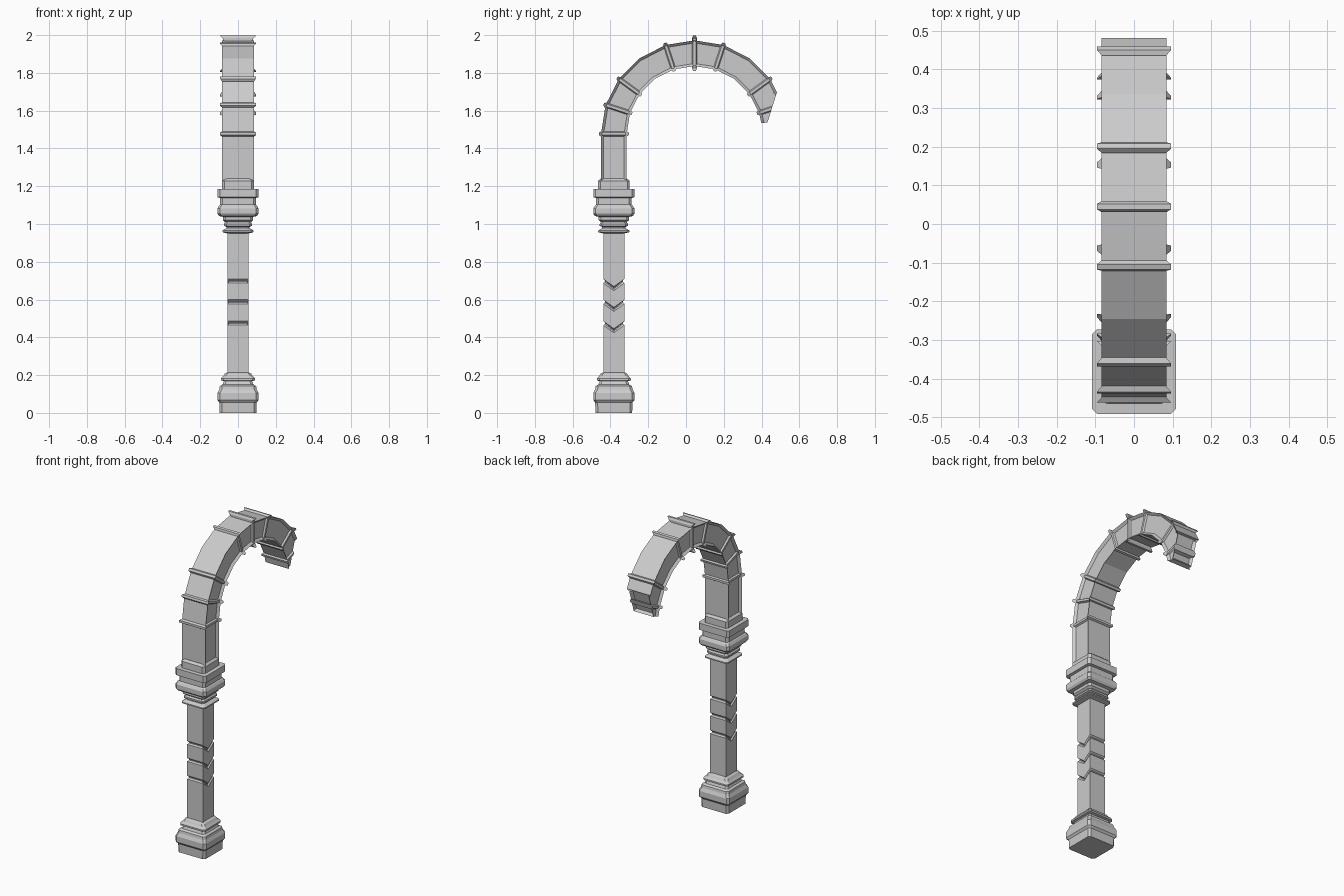
import bpy, bmesh
from math import sin, cos, radians
from mathutils import Vector

if "Cube" in bpy.data.objects:
    bpy.data.objects.remove(bpy.data.objects["Cube"])

POST_Y = -0.382                      # axis of the upright post
CY, CZ, R = 0.045, 1.477, 0.427      # centre and radius of the hook


def square(hx, hy, c):
    """Square outline with chamfered corners."""
    return [(hx, -hy + c), (hx, hy - c), (hx - c, hy), (-hx + c, hy),
            (-hx, hy - c), (-hx, -hy + c), (-hx + c, -hy), (hx - c, -hy)]


def loft(name, loops, cut=None, recess=False):
    """Skin a list of equal-length loops, optionally trimmed by a plane."""
    bm = bmesh.new()
    rows = [[bm.verts.new(p) for p in loop] for loop in loops]
    n = len(rows[0])
    for a, b in zip(rows, rows[1:]):
        for i in range(n):
            j = (i + 1) % n
            bm.faces.new((a[i], a[j], b[j], b[i]))
    bm.faces.new(rows[0][::-1])
    bm.faces.new(rows[-1])
    bmesh.ops.recalc_face_normals(bm, faces=bm.faces[:])
    if cut:
        res = bmesh.ops.bisect_plane(bm, geom=bm.verts[:] + bm.edges[:] + bm.faces[:],
                                     plane_co=cut[0], plane_no=cut[1], clear_outer=True)
        edges = [e for e in res['geom_cut'] if isinstance(e, bmesh.types.BMEdge)]
        caps = bmesh.ops.edgenet_fill(bm, edges=edges)['faces']
        bmesh.ops.recalc_face_normals(bm, faces=bm.faces[:])
        if recess and caps:
            bmesh.ops.inset_region(bm, faces=caps, thickness=0.014)
            bmesh.ops.translate(bm, verts=list({v for f in caps for v in f.verts}),
                                vec=-0.018 * cut[1])
    me = bpy.data.meshes.new(name)
    bm.to_mesh(me)
    bm.free()
    ob = bpy.data.objects.new(name, me)
    bpy.context.collection.objects.link(ob)
    return ob


def moulding(name, profile, c=0.013):
    """Square turned-style moulding from (half width, height) pairs."""
    loft(name, [[(x, POST_Y + y, z) for x, y in square(h, h, c)] for h, z in profile])


def hook_loop(deg, hx, hr, c, along=0.0):
    """Cross-section of the hook at an angle, shifted along the tangent."""
    a = radians(deg)
    return [(x, CY + (R + r) * cos(a) + along * sin(a),
             CZ + (R + r) * sin(a) - along * cos(a)) for x, r in square(hx, -hr, -c)]


# Base
moulding("base", [(.097, 0), (.099, .055), (.109, .068), (.109, .105), (.099, .125),
                  (.096, .142), (.082, .15), (.075, .168), (.09, .172), (.09, .182),
                  (.078, .195), (.07, .208), (.056, .215)])

# Lower shaft, grooved with chevrons on its two sides
S = 0.056


def chevron_loop(h, z, drop):
    return [(x, POST_Y + y, z - d) for x, y, d in
            [(h, -h, 0), (h, 0, drop), (h, h, 0), (-h, h, 0), (-h, 0, drop), (-h, -h, 0)]]


shaft = [chevron_loop(S, .19, 0)]
for z in (.475, .588, .698):
    shaft += [chevron_loop(S, z - .011, .04), chevron_loop(S - .008, z - .003, .04),
              chevron_loop(S - .008, z + .003, .04), chevron_loop(S, z + .011, .04)]
shaft.append(chevron_loop(S, .99, 0))
loft("lower_shaft", shaft)

# Middle collar
moulding("collar", [(.056, .95), (.083, .957), (.083, .965), (.062, .978), (.062, .985),
                    (.075, .99), (.075, 1.0), (.068, 1.01), (.08, 1.02), (.08, 1.038),
                    (.1, 1.042), (.109, 1.055), (.109, 1.083), (.1, 1.097), (.094, 1.102),
                    (.094, 1.138), (.109, 1.142), (.109, 1.185), (.084, 1.186),
                    (.084, 1.228), (.07, 1.24)])

# Slanted trimming plane at the tip of the hook
p, q = Vector((0, .487, 1.715)), Vector((0, .432, 1.54))
d = (p - q).normalized()
CUT = (p, Vector((0, d.z, -d.y)))

# Upper shaft and hook
hook = [[(x, y, 1.22) for x, y, z in hook_loop(180, .07, .068, .014)]]
hook += [hook_loop(a, .07, .068, .014) for a in list(range(180, 0, -18)) + [9]]
loft("hook", hook, CUT, recess=True)

# Bands around the hook
for i, a in enumerate((180, 162, 144, 108, 90, 72, 36, 18)):
    hr = .093 if a == 90 else .079
    prof = [(-.014, -.012), (-.007, 0), (.007, 0), (.014, -.012)]
    loft(f"hook_band_{i + 1}",
         [hook_loop(a, .08 + g, hr + g, .016, t) for t, g in prof],
         CUT if a == 18 else None)
